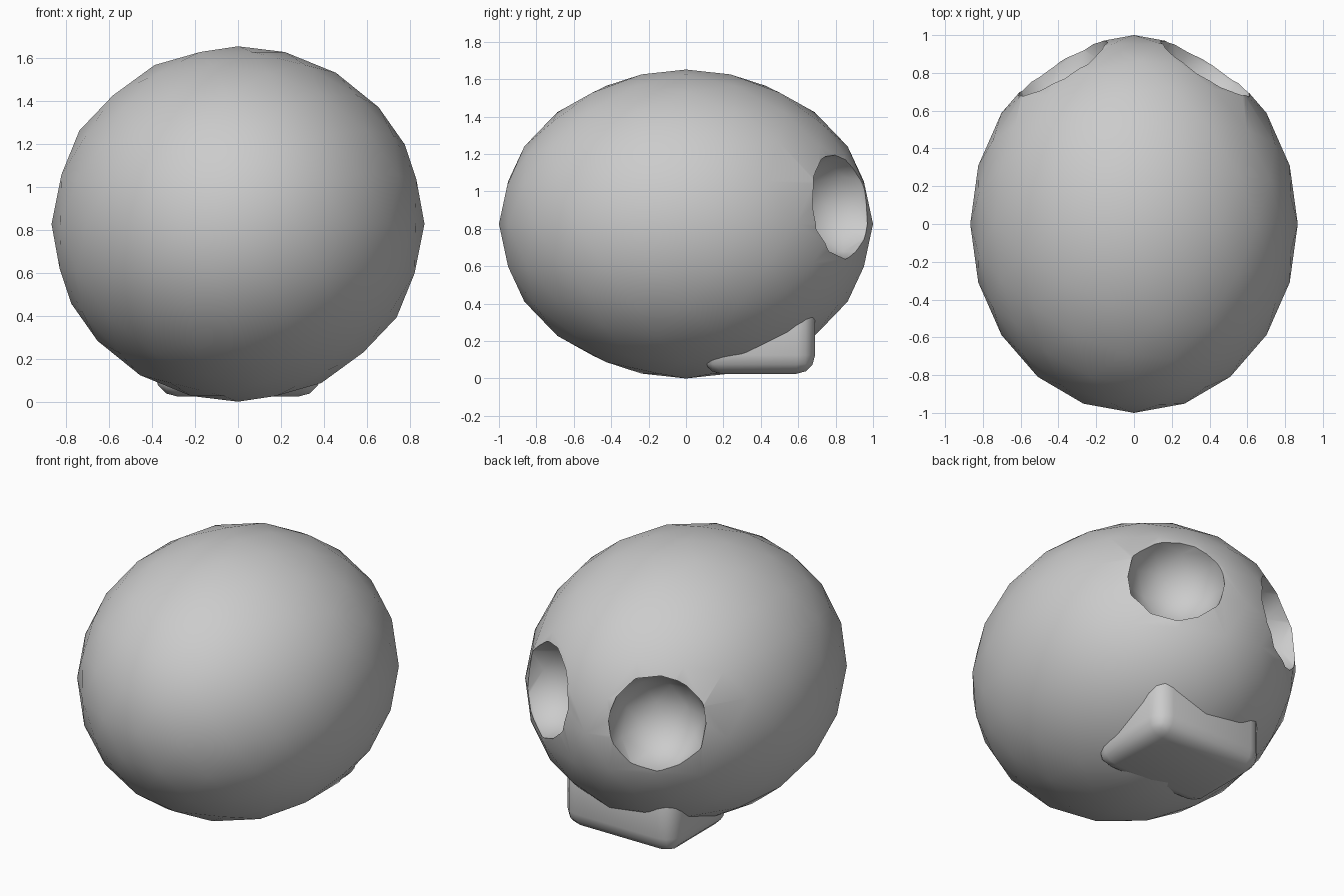
import bpy
from math import radians

default_cube = bpy.data.objects.get("Cube")
if default_cube:
    bpy.data.objects.remove(default_cube, do_unlink=True)


def select_only(obj):
    bpy.ops.object.select_all(action='DESELECT')
    obj.select_set(True)
    bpy.context.view_layer.objects.active = obj


def ball(name, location, radii, subdivisions):
    bpy.ops.mesh.primitive_ico_sphere_add(subdivisions=subdivisions, radius=1, location=location)
    obj = bpy.context.object
    obj.name = name
    obj.scale = radii
    bpy.ops.object.transform_apply(location=False, rotation=False, scale=True)
    bpy.ops.object.shade_smooth()
    return obj


# Egg-shaped cranium
cranium = ball("cranium", (0, 0, 0.826), (0.867, 1.0, 0.826), 3)

# Round eye sockets, carved out with a ball on each side
for side, x in (("left", 0.39), ("right", -0.39)):
    cutter = ball(side + "_socket_cutter", (x, 0.84, 0.925), (0.29, 0.29, 0.29), 2)
    carve = cranium.modifiers.new(side + "_socket", 'BOOLEAN')
    carve.operation = 'DIFFERENCE'
    carve.solver = 'EXACT'
    carve.object = cutter
    select_only(cranium)
    bpy.ops.object.modifier_apply(modifier=carve.name)
    bpy.data.objects.remove(cutter, do_unlink=True)

select_only(cranium)
bpy.ops.object.shade_smooth_by_angle(angle=radians(35))

# Rounded jaw block, its top buried in the cranium
bpy.ops.mesh.primitive_cube_add(size=1, location=(0, 0.39, 0.225))
jaw = bpy.context.object
jaw.name = "jaw"
jaw.scale = (0.77, 0.6, 0.4)
bpy.ops.object.transform_apply(location=False, rotation=False, scale=True)
rounding = jaw.modifiers.new("rounding", 'BEVEL')
rounding.width = 0.1
rounding.segments = 3
bpy.ops.object.modifier_apply(modifier=rounding.name)
bpy.ops.object.shade_smooth_by_angle(angle=radians(35))
